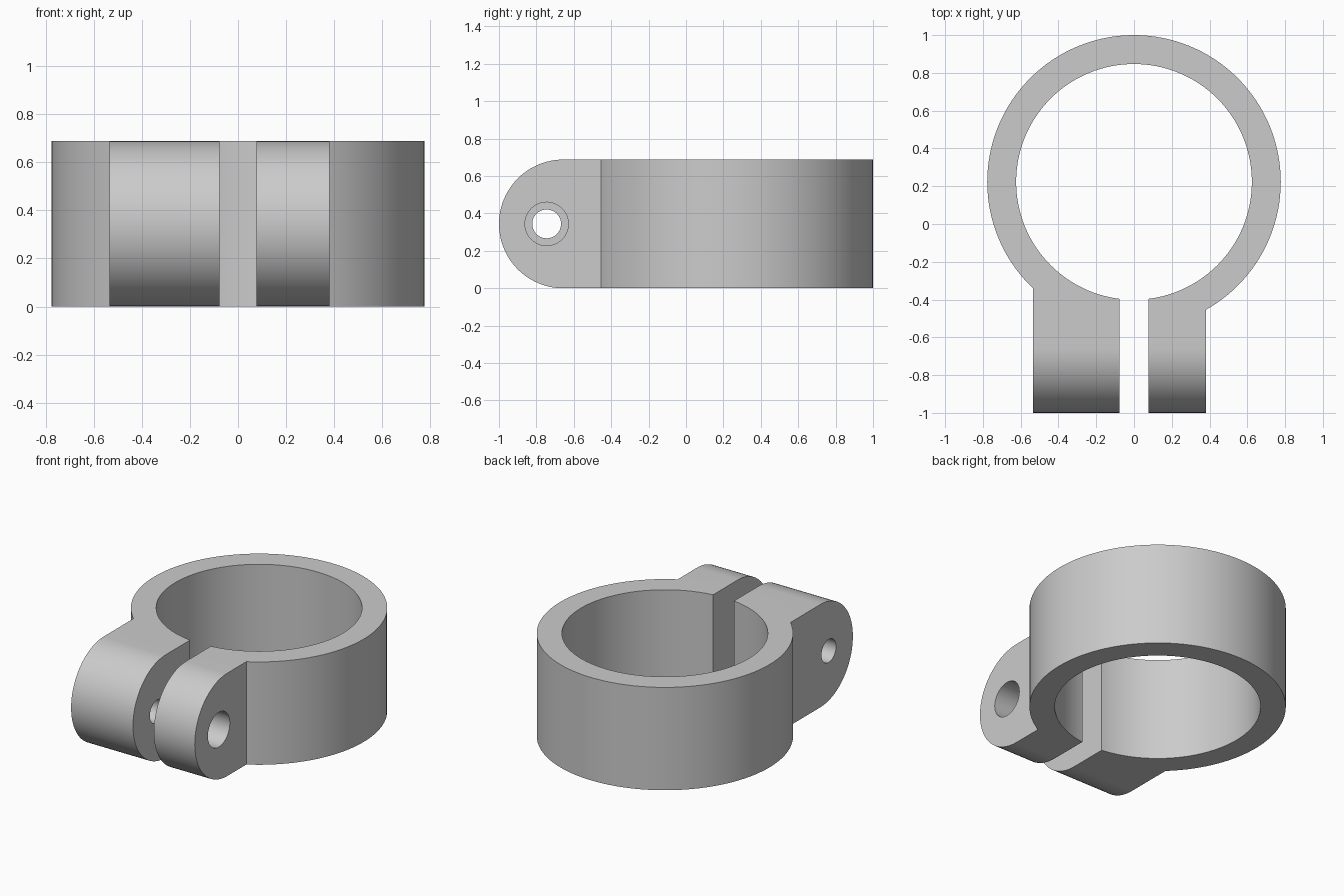
import bpy, bmesh, math
from mathutils import Matrix

if "Cube" in bpy.data.objects:
    bpy.data.objects.remove(bpy.data.objects["Cube"])

H = 0.688          # clamp height
CY = 0.223         # ring centre
R_OUT, R_IN = 0.777, 0.624
LUG_L, LUG_R, GAP = -0.535, 0.38, 0.077
HOLE_Y = -0.745


def prism(name, outline, vector, place):
    """Extrude a closed outline; place maps (u, v) to a 3D point."""
    bm = bmesh.new()
    face = bm.faces.new([bm.verts.new(place(u, v)) for u, v in outline])
    ext = bmesh.ops.extrude_face_region(bm, geom=[face])
    bmesh.ops.translate(bm, vec=vector,
                        verts=[g for g in ext["geom"] if isinstance(g, bmesh.types.BMVert)])
    bmesh.ops.recalc_face_normals(bm, faces=bm.faces)
    mesh = bpy.data.meshes.new(name)
    bm.to_mesh(mesh)
    bm.free()
    ob = bpy.data.objects.new(name, mesh)
    bpy.context.collection.objects.link(ob)
    return ob


def arc(cx, cy, r, a0, a1, n, closed=False):
    steps = n if closed else n + 1
    return [(cx + r * math.cos(a0 + (a1 - a0) * i / n),
             cy + r * math.sin(a0 + (a1 - a0) * i / n)) for i in range(steps)]


def circle(cx, cy, r, n):
    return arc(cx, cy, r, 0, 2 * math.pi, n, True)


def upright(name, outline, z0, z1):
    return prism(name, outline, (0, 0, z1 - z0), lambda u, v: (u, v, z0))


def crosswise(name, outline, x0, x1):
    return prism(name, outline, (x1 - x0, 0, 0), lambda u, v: (x0, u, v))


def combine(target, tool, operation):
    mod = target.modifiers.new(tool.name, 'BOOLEAN')
    mod.operation, mod.solver, mod.object = operation, 'EXACT', tool
    bpy.context.view_layer.objects.active = target
    bpy.ops.object.modifier_apply(modifier=mod.name)
    bpy.data.objects.remove(tool, do_unlink=True)


# Ring body
clamp = upright("clamp_ring", circle(0, CY, R_OUT, 128), 0, H)

# Rounded clamping lugs
r = H / 2
profile = arc(-1 + r, r, r, math.pi / 2, 3 * math.pi / 2, 48) + [(-0.2, 0), (-0.2, H)]
combine(clamp, crosswise("lugs", profile, LUG_L, LUG_R), 'UNION')

# Bore, slot, clearance hole and smaller screw hole
combine(clamp, upright("bore", circle(0, CY, R_IN, 128), -0.1, H + 0.1), 'DIFFERENCE')
slot = [(-GAP, -1.1), (GAP, -1.1), (GAP, 0), (-GAP, 0)]
combine(clamp, upright("slot", slot, -0.1, H + 0.1), 'DIFFERENCE')
combine(clamp, crosswise("clearance_hole", circle(HOLE_Y, r, 0.116, 48), 0, 0.5), 'DIFFERENCE')
combine(clamp, crosswise("screw_hole", circle(HOLE_Y, r, 0.077, 48), -0.7, 0), 'DIFFERENCE')

# Smooth curved walls, sharp edges
bpy.ops.object.select_all(action='DESELECT')
clamp.select_set(True)
bpy.context.view_layer.objects.active = clamp
bpy.ops.object.shade_smooth_by_angle(angle=math.radians(25))
